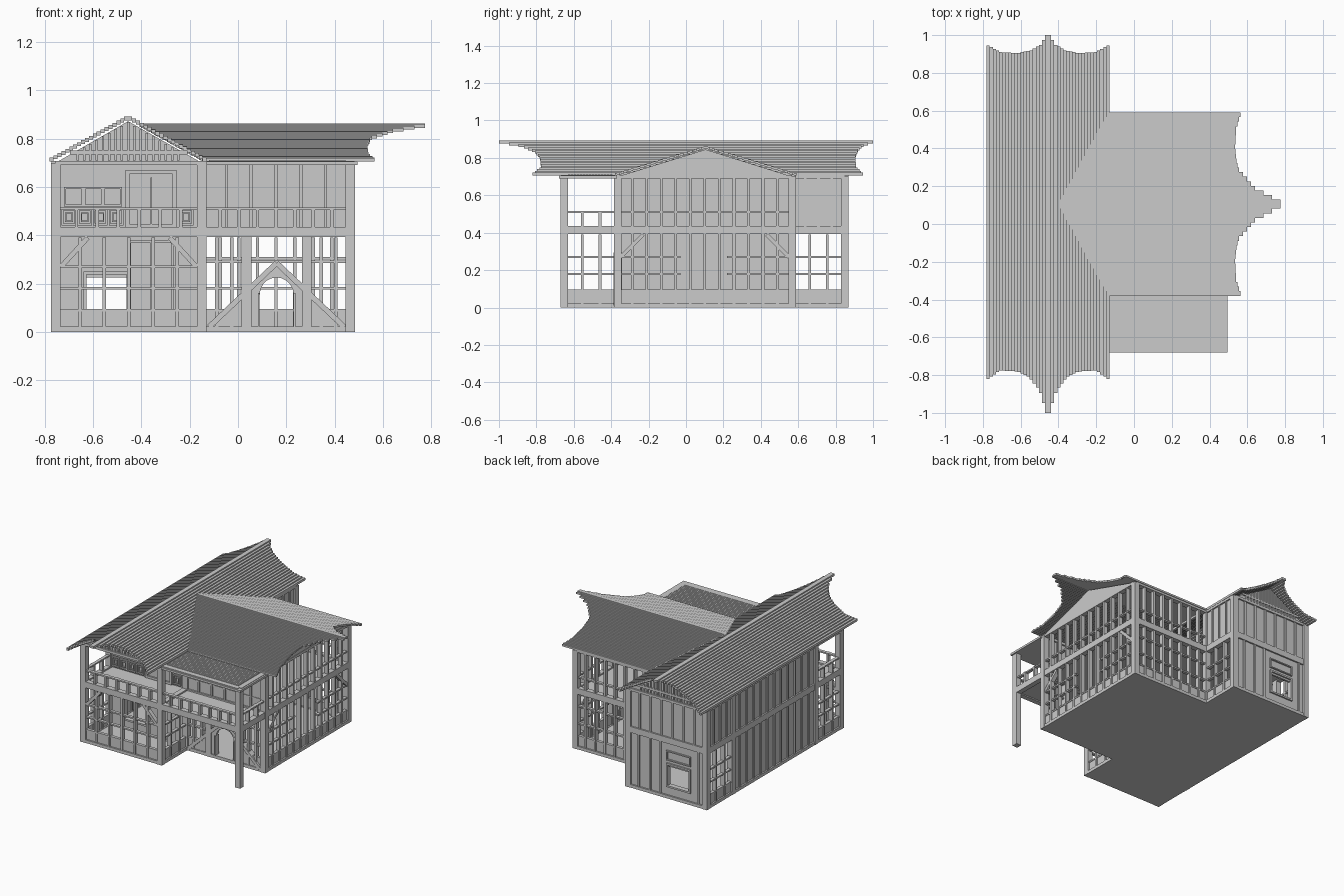
import bpy, bmesh, math
from mathutils import Vector, Matrix

old = bpy.data.objects.get("Cube")
if old:
    bpy.data.objects.remove(old)

grey = bpy.data.materials.new("plain_grey")
grey.use_nodes = True
GREY = (0.6, 0.6, 0.6, 1)
grey.diffuse_color = GREY
grey.node_tree.nodes["Principled BSDF"].inputs["Base Color"].default_value = GREY


class Part:
    """Collects boxes, beams and prisms into one named object."""

    def __init__(self, name):
        self.name, self.bm = name, bmesh.new()

    def box(self, x0, x1, y0, y1, z0, z1):
        size = Matrix.Diagonal((x1 - x0, y1 - y0, z1 - z0, 1))
        mid = Vector((x0 + x1, y0 + y1, z0 + z1)) / 2
        bmesh.ops.create_cube(self.bm, size=1, matrix=Matrix.Translation(mid) @ size)

    def slab(self, axis, pos, u0, u1, z0, z1, depth):
        # Upright piece in a wall plane; axis is the wall's normal
        a, b = pos - depth / 2, pos + depth / 2
        if axis == "y":
            self.box(u0, u1, a, b, z0, z1)
        else:
            self.box(a, b, u0, u1, z0, z1)

    def prism(self, axis, pos, outline, depth):
        # Outline of (u, z) points given thickness along the wall's normal
        def place(u, z, d):
            return (u, pos + d, z) if axis == "y" else (pos + d, u, z)
        n = len(outline)
        lo, hi = [[self.bm.verts.new(place(u, z, d)) for u, z in outline]
                  for d in (-depth / 2, depth / 2)]
        self.bm.faces.new(lo)
        self.bm.faces.new(hi[::-1])
        for i in range(n):
            j = (i + 1) % n
            self.bm.faces.new((lo[j], lo[i], hi[i], hi[j]))

    def brace(self, axis, pos, p, q, width, depth):
        d = (Vector(q) - Vector(p)).normalized() * width / 2
        s = Vector((-d.y, d.x))
        p, q = Vector(p), Vector(q)
        self.prism(axis, pos, [p + s, q + s, q - s, p - s], depth)

    def done(self):
        bmesh.ops.recalc_face_normals(self.bm, faces=self.bm.faces)
        mesh = bpy.data.meshes.new(self.name)
        self.bm.to_mesh(mesh)
        self.bm.free()
        mesh.materials.append(grey)
        bpy.context.collection.objects.link(bpy.data.objects.new(self.name, mesh))


LEFT, RIGHT, EAST = -0.755, -0.15, 0.465        # wall planes facing x
FRONT, INNER, REAR, BACK = -0.65, -0.365, 0.567, 0.85   # wall planes facing y
FLOOR, DECK, TOP = 0.02, 0.43, 0.7


def studs(part, axis, pos, u0, u1, z0, z1, n, bars=(), solid=False):
    # Evenly spaced uprights with cross bars, optionally over a closed panel
    for i in range(1, n):
        u = u0 + (u1 - u0) * i / n
        part.slab(axis, pos, u - 0.007, u + 0.007, z0, z1, 0.03)
    for z in bars:
        part.slab(axis, pos, u0, u1, z - 0.005, z + 0.005, 0.022)
    if solid:
        part.slab(axis, pos, u0, u1, z0, z1, 0.014)


def lattice(part, axis, pos, u0, u1, n, bars=(0.09, 0.18, 0.27)):
    # Open ground floor grid above a low closed panel
    studs(part, axis, pos, u0, u1, FLOOR, 0.39, n, bars)
    part.slab(axis, pos, u0, u1, FLOOR, 0.09, 0.014)


def holed_panel(part, pos, u0, u1, z0, z1, h0, h1, k0, k1):
    for a, b, c, d in ((u0, h0, z0, z1), (h1, u1, z0, z1), (h0, h1, z0, k0), (h0, h1, k1, z1)):
        part.slab("y", pos, a, b, c, d, 0.014)


def frame(part, pos, u0, u1, z0, z1, t=0.008, depth=0.036):
    for a, b, c, d in ((u0, u0 + t, z0, z1), (u1 - t, u1, z0, z1),
                       (u0, u1, z0, z0 + t), (u0, u1, z1 - t, z1)):
        part.slab("y", pos, a, b, c, d, depth)


# Ground and upper floors
p = Part("floors")
for z0, z1 in ((0, FLOOR), (0.4, 0.425)):
    p.box(LEFT - 0.01, RIGHT + 0.01, FRONT - 0.01, BACK + 0.01, z0, z1)
    p.box(RIGHT, EAST + 0.01, INNER, REAR + 0.01, z0, z1)
p.box(RIGHT, EAST, FRONT, INNER, 0.4, 0.425)
p.done()

# Posts
p = Part("posts")
spots = [(x, y) for x in (LEFT, RIGHT) for y in (FRONT, INNER, REAR, BACK)]
spots += [(EAST, y) for y in (FRONT, INNER, REAR)]
for x, y in spots:
    p.box(x - 0.02, x + 0.02, y - 0.02, y + 0.02, 0, TOP)
for x in (0.035, 0.285):
    p.box(x - 0.02, x + 0.02, INNER - 0.02, INNER + 0.02, 0, 0.4)
p.done()

# Horizontal beams around every storey
p = Part("beams")
for z0, z1 in ((0, 0.022), (0.392, 0.435), (0.69, 0.708)):
    for y, x1 in ((FRONT, RIGHT), (INNER, EAST), (REAR, EAST), (BACK, RIGHT)):
        p.slab("y", y, LEFT if y in (FRONT, BACK) else RIGHT, x1, z0, z1, 0.036)
    for x, a, b in ((LEFT, FRONT, BACK), (RIGHT, FRONT, INNER), (RIGHT, REAR, BACK), (EAST, INNER, REAR)):
        p.slab("x", x, a, b, z0, z1, 0.036)
    if z0:
        p.slab("y", FRONT, RIGHT, EAST, z0, z1, 0.036)
        p.slab("x", EAST, FRONT, INNER, z0, z1, 0.036)
p.done()

# Closed walls of the long wing
p = Part("long_wing_walls")
for z0, z1 in ((FLOOR, 0.4), (DECK, TOP)):
    studs(p, "x", LEFT, INNER, REAR, z0, z1, 12, solid=True)
studs(p, "y", INNER, LEFT, RIGHT, DECK, TOP, 1, solid=True)
for x in (LEFT, RIGHT):
    studs(p, "x", x, REAR, BACK, DECK, TOP, 4, solid=True)
studs(p, "y", BACK, LEFT, RIGHT, DECK, TOP, 7, solid=True)
for y in (INNER, BACK):
    holed_panel(p, y, LEFT, RIGHT, FLOOR, 0.4, -0.63, -0.46, 0.09, 0.225)
    frame(p, y, -0.64, -0.45, 0.08, 0.25, 0.012)
for x in (-0.7, -0.4, -0.32, -0.23):
    p.slab("y", BACK, x - 0.007, x + 0.007, FLOOR, 0.4, 0.03)
frame(p, BACK, -0.64, -0.45, 0.27, 0.34)
p.done()

# Doors and windows on the balcony side
p = Part("doors_and_windows")
frame(p, INNER, -0.465, -0.255, DECK, 0.67, 0.016)
frame(p, INNER, -0.455, -0.265, FLOOR, 0.38, 0.012)
for z0, z1 in ((FLOOR, 0.38), (DECK, 0.64)):
    p.slab("y", INNER, -0.362, -0.356, z0, z1, 0.03)
for i in range(3):
    frame(p, INNER, -0.72 + i * 0.08, -0.64 + i * 0.08, 0.52, 0.6)
for x in (-0.73, -0.665, -0.6, -0.535, -0.245):
    frame(p, INNER, x, x + 0.06, 0.44, 0.51)
    frame(p, INNER, x + 0.014, x + 0.046, 0.455, 0.495, 0.005)
p.done()

# Open grids on the ground floor
p = Part("lattices")
lattice(p, "y", FRONT, LEFT, RIGHT, 6)
for x in (LEFT, RIGHT):
    lattice(p, "x", x, FRONT, INNER, 3)
    lattice(p, "x", x, REAR, BACK, 3)
lattice(p, "y", INNER, RIGHT, 0.035, 3, (0.09, 0.18, 0.29))
lattice(p, "y", INNER, 0.285, EAST, 3, (0.09, 0.18, 0.29))
p.slab("y", INNER, 0.035, 0.285, 0.285, 0.297, 0.022)
lattice(p, "y", REAR, RIGHT, EAST, 8, (0.09, 0.18, 0.305))
studs(p, "x", EAST, INNER, REAR, FLOOR, 0.4, 12, (0.09,))
p.slab("x", EAST, INNER, REAR, FLOOR, 0.09, 0.014)
for a, b in ((INNER, -0.03), (0.22, REAR)):
    studs(p, "x", EAST, a, b, 0.09, 0.4, 1, (0.18, 0.27))
p.done()

# Upper walls of the short wing
p = Part("short_wing_walls")
studs(p, "y", INNER, RIGHT, EAST, DECK, TOP, 6, (0.51,), solid=True)
studs(p, "x", EAST, INNER, REAR, DECK, TOP, 12, (0.51,))
studs(p, "y", REAR, RIGHT, EAST, DECK, TOP, 8, (0.51,))
p.done()

# Entrance with arched doorway and its large braces
p = Part("entrance")
arch = [(0.16 + 0.07 * math.cos(math.pi * i / 10), 0.155 + 0.07 * math.sin(math.pi * i / 10))
        for i in range(11)]
p.prism("y", INNER, [(0.23, FLOOR)] + arch + [(0.09, FLOOR), (-0.1, FLOOR), (0.16, 0.28), (0.42, FLOOR)], 0.02)
for s in (-1, 1):
    p.brace("y", INNER, (0.16 + s * 0.28, 0.02), (0.16, 0.285), 0.022, 0.044)
    p.slab("y", INNER, 0.156 + s * 0.074, 0.164 + s * 0.074, FLOOR, 0.16, 0.04)
    # Corner braces
    p.brace("y", FRONT, (-0.4525 + s * 0.28, 0.27), (-0.4525 + s * 0.17, 0.39), 0.02, 0.03)
    p.brace("x", EAST, (0.101 + s * 0.45, 0.27), (0.101 + s * 0.33, 0.39), 0.02, 0.03)
p.done()

# Balcony railings
p = Part("railings")
for axis, pos, u0, u1, n in (("y", FRONT, LEFT, RIGHT, 7), ("y", FRONT, RIGHT, EAST, 8),
                             ("x", LEFT, FRONT, INNER, 3), ("x", EAST, FRONT, INNER, 3)):
    studs(p, axis, pos, u0, u1, DECK, 0.515, n, (0.51,))
p.done()

# Flat porch roof with planks
p = Part("porch_roof")
p.box(-0.13, 0.495, -0.68, -0.37, 0.69, 0.705)
for i in range(15):
    y = -0.63 + i * 0.016
    p.box(-0.12, 0.445, y, y + 0.012, 0.7, 0.712)
p.done()


def lerp(table, t):
    for (a, u), (b, v) in zip(table, table[1:]):
        if t <= b:
            return u + (v - u) * (t - a) / (b - a)
    return table[-1][1]


# Stepped roofs with curved, pointed ends
STEPS, MID_X, MID_Y = 20, -0.455, 0.105
HALF_X, HALF_Y = 0.325, 0.485
front_edge = [(0, -0.82), (0.2, -0.775), (0.5, -0.78), (0.7, -0.81), (0.88, -0.88), (1, -1)]
back_edge = [(0, 0.945), (0.2, 0.91), (0.5, 0.905), (0.75, 0.92), (0.9, 0.95), (1, 1)]
east_edge = [(0, 0.565), (0.15, 0.54), (0.4, 0.535), (0.62, 0.55), (0.84, 0.64), (1, 0.775)]
long_roof, short_roof = Part("long_roof"), Part("short_roof")
for i in range(STEPS):
    t, t0, t1 = i / (STEPS - 1), i / STEPS, (i + 1) / STEPS
    za, zb = 0.706 + 0.17 * t, 0.705 + 0.14 * t
    for s in (-1, 1):
        xs = sorted((MID_X + s * HALF_X * (1 - t0), MID_X + s * HALF_X * (1 - t1)))
        long_roof.box(*xs, lerp(front_edge, t), lerp(back_edge, t), za, za + 0.016)
    for k in (0, 0.5):
        u0 = t0 + k / STEPS
        u1, z = u0 + 0.5 / STEPS, zb + k * 0.0074
        inner_x = -0.15 - HALF_X * (z - 0.706) / 0.18
        for s in (-1, 1):
            ys = sorted((MID_Y + s * HALF_Y * (1 - u0), MID_Y + s * HALF_Y * (1 - u1)))
            short_roof.box(inner_x, lerp(east_edge, t), *ys, z, z + 0.013)
long_roof.done()
short_roof.done()

# Gable ends under the roofs
p = Part("gables")
for y in (FRONT, BACK):
    p.prism("y", y, [(LEFT, TOP), (RIGHT, TOP), (MID_X, 0.872)], 0.014)
    p.slab("y", y, LEFT + 0.06, RIGHT - 0.06, 0.735, 0.75, 0.03)
    for i in range(-8, 9):
        x = MID_X + i * 0.026
        p.slab("y", y, x - 0.005, x + 0.005, 0.71, 0.868 - abs(i) * 0.015, 0.03)
p.prism("x", EAST, [(INNER, TOP), (REAR, TOP), (MID_Y, 0.845)], 0.03)
p.done()
